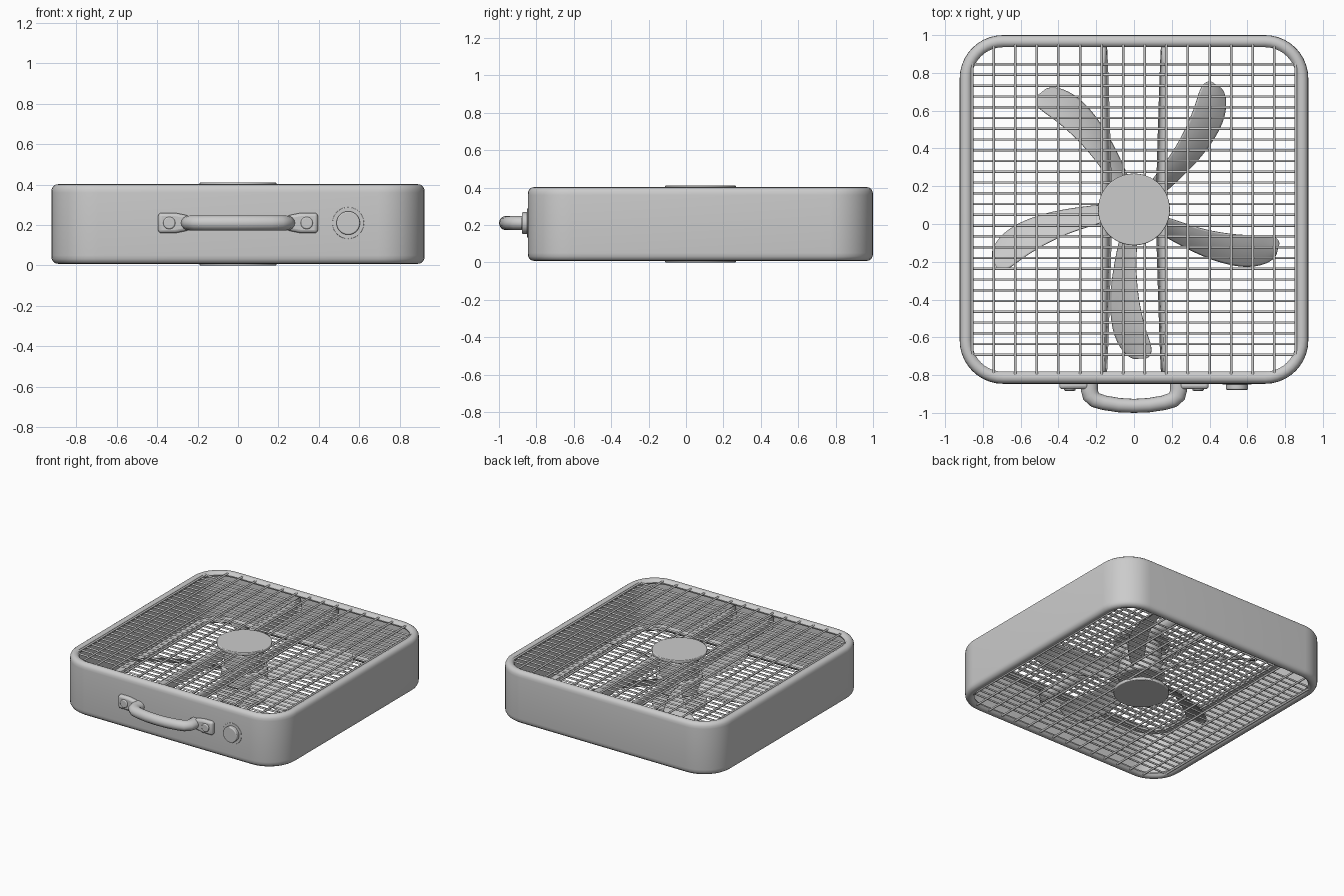
import bpy, bmesh
from math import sin, cos, pi, radians
from mathutils import Vector, Matrix

if "Cube" in bpy.data.objects:
    bpy.data.objects.remove(bpy.data.objects["Cube"])

CY = 0.077         # fan centre in y
TOP = 0.41         # total height; the two faces mirror each other about half of it

gray = bpy.data.materials.new("plain_gray")
gray.use_nodes = True
gray.diffuse_color = (0.6, 0.6, 0.6, 1)
gray.node_tree.nodes["Principled BSDF"].inputs["Base Color"].default_value = (0.6, 0.6, 0.6, 1)


def finish(name, bm, bevel=0, angle=35):
    bmesh.ops.recalc_face_normals(bm, faces=bm.faces)
    mesh = bpy.data.meshes.new(name)
    bm.to_mesh(mesh)
    bm.free()
    obj = bpy.data.objects.new(name, mesh)
    bpy.context.collection.objects.link(obj)
    mesh.materials.append(gray)
    if bevel:
        mod = obj.modifiers.new("soft_edges", "BEVEL")
        mod.width = bevel
        mod.segments = 3
    bpy.ops.object.select_all(action="DESELECT")
    obj.select_set(True)
    bpy.context.view_layer.objects.active = obj
    bpy.ops.object.shade_smooth_by_angle(angle=radians(angle))
    return obj


def thicken(obj, amount):
    mod = obj.modifiers.new("thickness", "SOLIDIFY")
    mod.thickness = amount
    mod.offset = 0


def loft(bm, rings, loop=True, closed=False, caps=False):
    """Bridge a series of equal point rows with quads."""
    rows = [[bm.verts.new(p) for p in ring] for ring in rings]
    n = len(rows[0])
    for a, b in zip(rows, rows[1:] + (rows[:1] if closed else [])):
        for i in range(n if loop else n - 1):
            j = (i + 1) % n
            bm.faces.new((a[i], a[j], b[j], b[i]))
    if caps:
        bm.faces.new(rows[0])
        bm.faces.new(rows[-1])


def rod(bm, start, end, radius, sides=6):
    start, end = Vector(start), Vector(end)
    axis = end - start
    matrix = Matrix.Translation((start + end) / 2) @ axis.to_track_quat("Z", "Y").to_matrix().to_4x4()
    bmesh.ops.create_cone(bm, cap_ends=True, segments=sides, radius1=radius, radius2=radius,
                          depth=axis.length, matrix=matrix)


def cylinder(name, start, end, radius, bevel=0.0, sides=48):
    bm = bmesh.new()
    rod(bm, start, end, radius, sides)
    return finish(name, bm, bevel)


# Housing: curled-lip profile swept around a rounded square
def rounded_square(inset, z, half=0.923, corner=0.23, steps=10):
    mid, r = half - corner, corner - inset
    return [(sx * mid + r * cos(a), CY + sy * mid + r * sin(a), z)
            for k, (sx, sy) in enumerate([(1, 1), (-1, 1), (-1, -1), (1, -1)])
            for a in [(k + i / steps) * pi / 2 for i in range(steps + 1)]]


lip = [(0, 0.36), (0.002, 0.378), (0.009, 0.391), (0.022, 0.401), (0.04, 0.402),
       (0.054, 0.396), (0.064, 0.382), (0.06, 0.37), (0.02, 0.365)]
profile = lip + [(inset, TOP - z) for inset, z in reversed(lip)]
bm = bmesh.new()
loft(bm, [rounded_square(*p) for p in profile], closed=True)
finish("housing", bm)

# Wire grilles and centre badges on both faces
for side in ("upper", "lower"):
    def level(z):
        return z if side == "upper" else TOP - z
    bm = bmesh.new()
    for i in range(28):
        y = CY + (i - 13.5) * 0.057
        rod(bm, (-0.88, y, level(0.382)), (0.88, y, level(0.382)), 0.007)
    for i in range(16):
        x = (i - 7.5) * 0.1143
        reach = 0.88 if abs(x) < 0.8 else 0.79
        rod(bm, (x, CY - reach, level(0.392)), (x, CY + reach, level(0.392)), 0.0075)
    finish(side + "_grille", bm, angle=65)
    cylinder(side + "_centre_disc", (0, CY, level(0.386)), (0, CY, level(TOP)), 0.19, 0.005, 64)

# Motor and blade hub
cylinder("motor", (0, CY, 0.22), (0, CY, 0.37), 0.14, 0.015)
cylinder("blade_hub", (0, CY, 0.11), (0, CY, 0.23), 0.16, 0.015)

# Five swept blades: radius, sweep angle, chord, pitch
stations = [(0.14, -13, 0.13, 46), (0.3, -11, 0.15, 41), (0.43, -9, 0.175, 36),
            (0.55, -6.5, 0.195, 32), (0.65, -4, 0.205, 30), (0.72, -1.5, 0.195, 28),
            (0.77, 0, 0.15, 27), (0.79, 0.5, 0.08, 27)]
bm = bmesh.new()
for k in range(5):
    rows = []
    for r, sweep, chord, pitch in stations:
        a, p = radians(56 + 72 * k + sweep), radians(pitch)
        centre = Vector((r * cos(a), CY + r * sin(a), 0.17))
        across = Vector((-sin(a) * cos(p), cos(a) * cos(p), sin(p)))
        rows.append([centre + across * chord * t / 4
                     + Vector((0, 0, 0.012 * (1 - t * t / 4))) for t in range(-2, 3)])
    loft(bm, rows, loop=False)
blades = finish("fan_blades", bm, angle=60)
mod = blades.modifiers.new("rounding", "SUBSURF")
mod.levels = mod.render_levels = 2
thicken(blades, 0.006)

# Two twisted straps carrying the motor
for name, sx in (("left_motor_strap", 1), ("right_motor_strap", -1)):
    bm = bmesh.new()
    rows = []
    for i in range(17):
        u = i / 8 - 1
        tilt = 0.12 + 0.35 * (1 - abs(u)) ** 0.7
        half = Vector((sin(tilt) * sx, 0, cos(tilt))) * 0.045
        centre = Vector((sx * (0.155 - 0.015 * (1 - abs(u))), CY + u * 0.89, 0.31))
        rows.append([centre - half, centre + half])
    loft(bm, rows, loop=False)
    thicken(finish(name, bm), 0.012)

# Carrying handle: bowed grip with a bolted lug at each end
HZ = 0.21
half_path = [(0.236, -0.83), (0.236, -0.875), (0.229, -0.908), (0.205, -0.932),
             (0.16, -0.946), (0.08, -0.959)]
path = [Vector((-x, y, HZ)) for x, y in half_path] + [Vector((0, -0.963, HZ))]
path += [Vector((x, y, HZ)) for x, y in reversed(half_path)]
rings = []
for i, p in enumerate(path):
    tangent = (path[min(i + 1, len(path) - 1)] - path[max(i - 1, 0)]).normalized()
    normal = Vector((-tangent.y, tangent.x, 0))
    width = 0.037 + 0.009 * abs(tangent.y)
    rings.append([p + normal * width * cos(a) + Vector((0, 0, 0.038 * sin(a)))
                  for a in [j * pi / 8 for j in range(16)]])
bm = bmesh.new()
loft(bm, rings, caps=True)
finish("handle_grip", bm, angle=50)

for name, sx in (("left", 1), ("right", -1)):
    # Lug outline narrows toward the grip
    outline = [(0.395, 0.05), (0.31, 0.05), (0.24, 0.036)]
    outline += [(x, -z) for x, z in reversed(outline)]
    bm = bmesh.new()
    loft(bm, [[(sx * x, y, HZ + z) for x, z in outline] for y in (-0.83, -0.874)], caps=True)
    finish(name + "_handle_lug", bm, bevel=0.016)
    cylinder(name + "_handle_bolt", (sx * 0.34, -0.86, HZ), (sx * 0.34, -0.883, HZ), 0.03, 0.006, 24)

# Speed knob: thin dial plate and round grip
KX = 0.545
cylinder("knob_dial", (KX, -0.83, HZ), (KX, -0.849, HZ), 0.078, 0.002)
cylinder("knob", (KX, -0.83, HZ), (KX, -0.878, HZ), 0.058, 0.006)
